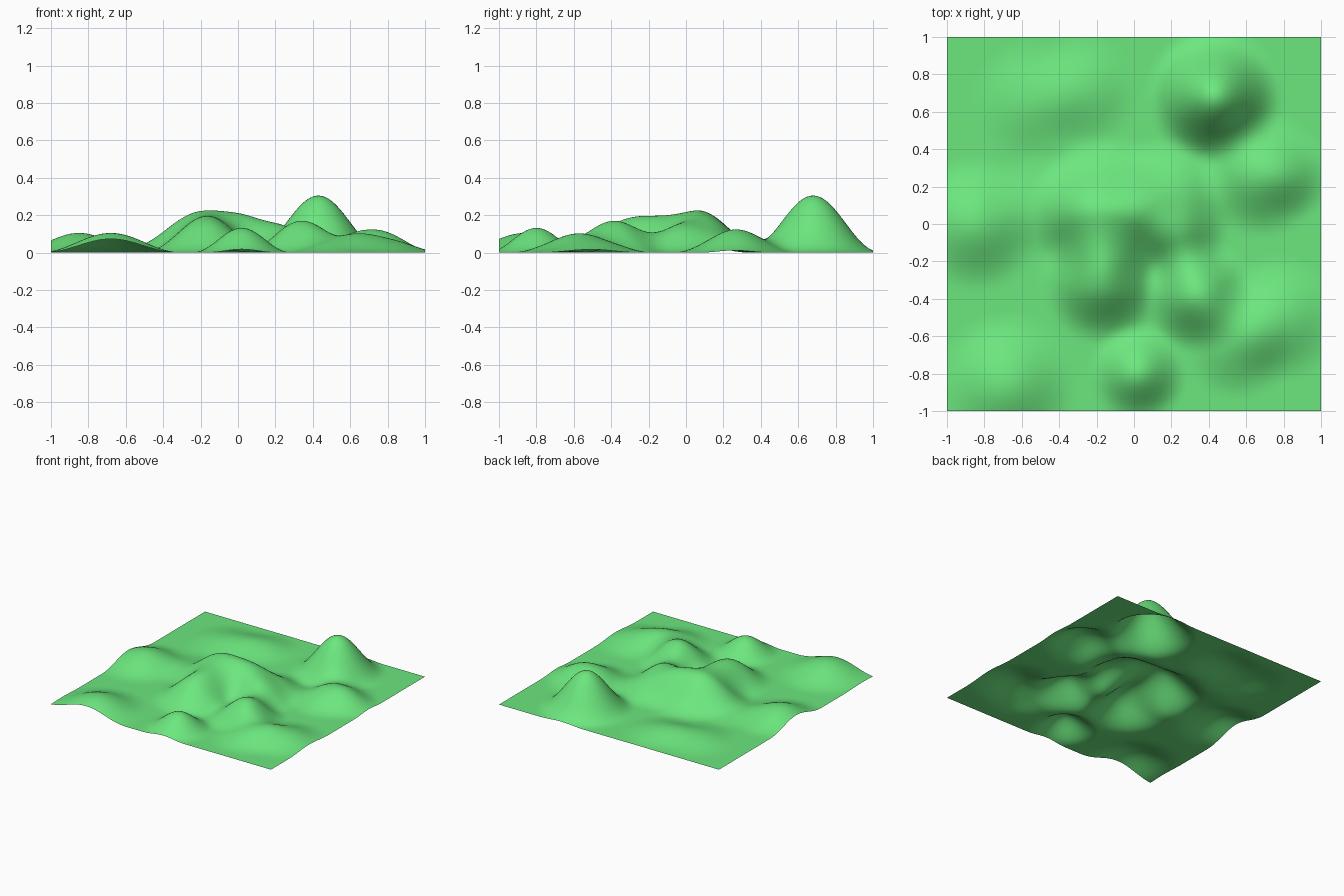
import bpy, bmesh

# Hills: centre x, centre y, height, radius
HILLS = [
    (0.43, 0.68, 0.305, 0.34),                                  # tall peak
    (-0.15, 0.06, 0.20, 0.38), (0.17, 0.09, 0.135, 0.35),       # central ridge
    (-0.30, 0.06, 0.04, 0.28), (-0.50, 0.10, 0.03, 0.28),
    (0.25, -0.11, 0.07, 0.24),                                  # saddle
    (-0.17, -0.30, 0.18, 0.32),                                 # front spur
    (0.34, -0.38, 0.17, 0.29),
    (0.02, -0.80, 0.132, 0.25),                                 # front knoll
    (-0.68, -0.86, 0.105, 0.36),                                # front left
    (0.55, -0.62, 0.075, 0.30), (0.77, -0.51, 0.075, 0.32),     # front right
    (0.68, 0.27, 0.118, 0.32), (0.86, 0.26, 0.03, 0.22),        # right
    (-0.85, 0.00, 0.105, 0.34),                                 # left
    (-0.28, 0.71, 0.05, 0.29), (-0.55, 0.65, 0.045, 0.31),      # back left
]


def height(x, y):
    total = 0.0
    for cx, cy, h, r in HILLS:
        d = ((x - cx) ** 2 + (y - cy) ** 2) / (1.15 * r) ** 2
        if d < 1:
            total += h * (1 - d) ** 3
    return total


# Terrain: a single sheet raised into soft hills
bm = bmesh.new()
bmesh.ops.create_grid(bm, x_segments=120, y_segments=120, size=1.0)
for v in bm.verts:
    v.co.z = height(v.co.x, v.co.y)
for f in bm.faces:
    f.smooth = True
mesh = bpy.data.meshes.new("terrain")
bm.to_mesh(mesh)
bm.free()

grass = bpy.data.materials.new("grass")
grass.diffuse_color = (0.15, 0.80, 0.21, 1)
mesh.materials.append(grass)

terrain = bpy.data.objects.new("terrain", mesh)
bpy.context.collection.objects.link(terrain)
